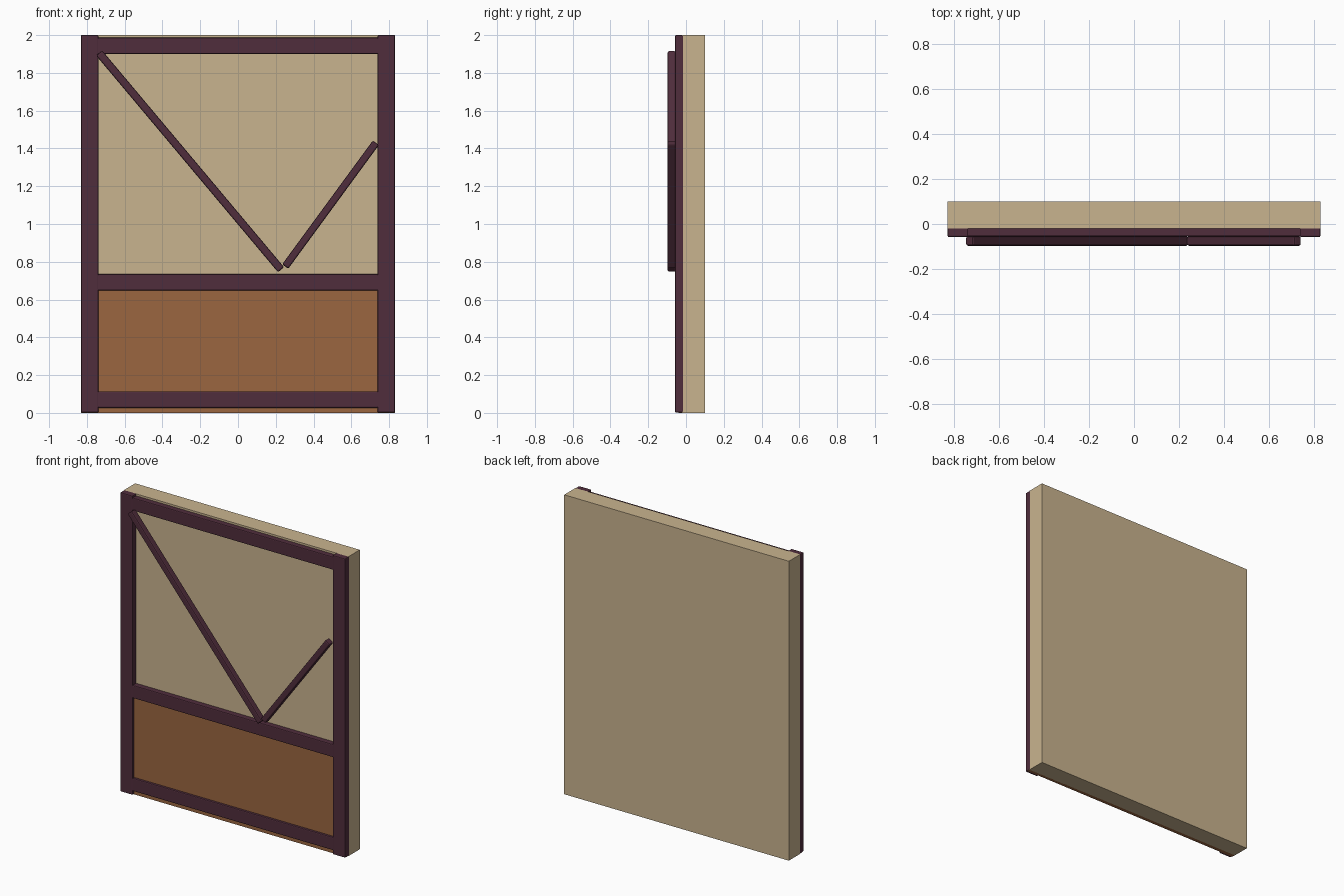
import bpy
import math
from mathutils import Matrix

cube = bpy.data.objects.get("Cube")
if cube:
    bpy.data.objects.remove(cube, do_unlink=True)


def material(name, rgb):
    mat = bpy.data.materials.new(name)
    mat.use_nodes = True
    colour = (*rgb, 1.0)
    mat.diffuse_color = colour
    mat.node_tree.nodes["Principled BSDF"].inputs["Base Color"].default_value = colour
    return mat


plaster = material("cream plaster", (0.584, 0.456, 0.275))
clay = material("orange clay", (0.328, 0.133, 0.051))
timber = material("dark timber", (0.08, 0.026, 0.045))


def box(name, x, y, z, mat, bevel=0.0, angle=0.0):
    """Box filling the given (low, high) ranges, optionally turned about y."""
    ranges = (x, y, z)
    size = [high - low for low, high in ranges]
    centre = [(low + high) / 2 for low, high in ranges]
    bpy.ops.mesh.primitive_cube_add(size=1)
    obj = bpy.context.object
    obj.name = name
    obj.data.transform(Matrix.Diagonal((*size, 1)))
    obj.location = centre
    obj.rotation_euler.y = angle
    obj.data.materials.append(mat)
    if bevel:
        mod = obj.modifiers.new("soft edges", "BEVEL")
        mod.width = bevel
        mod.segments = 2
    return obj


def brace(name, start, end, width):
    """Slanted timber between two (x, z) points, standing proud of the frame."""
    dx, dz = end[0] - start[0], end[1] - start[1]
    half = math.hypot(dx, dz) / 2
    cx, cz = (start[0] + end[0]) / 2, (start[1] + end[1]) / 2
    box(name, (cx - half, cx + half), (-0.097, -0.055),
        (cz - width / 2, cz + width / 2), timber, 0.008, -math.atan2(dz, dx))


# Wall slab and lower infill panel
box("wall", (-0.83, 0.83), (-0.02, 0.1), (0, 2), plaster)
box("lower_panel", (-0.828, 0.828), (-0.04, -0.015), (0, 0.71), clay)

# Upright posts
for side, name in ((-1, "right_post"), (1, "left_post")):
    box(name, (side * 0.785 - 0.046, side * 0.785 + 0.046),
        (-0.058, -0.012), (0.002, 2), timber, 0.006)

# Horizontal rails
for name, low in (("bottom_rail", 0.027), ("middle_rail", 0.648), ("top_rail", 1.9)):
    box(name, (-0.75, 0.75), (-0.055, -0.012), (low, low + 0.087), timber, 0.006)

# Diagonal braces
brace("long_brace", (-0.735, 1.905), (0.228, 0.758), 0.042)
brace("short_brace", (0.25, 0.775), (0.73, 1.43), 0.04)
